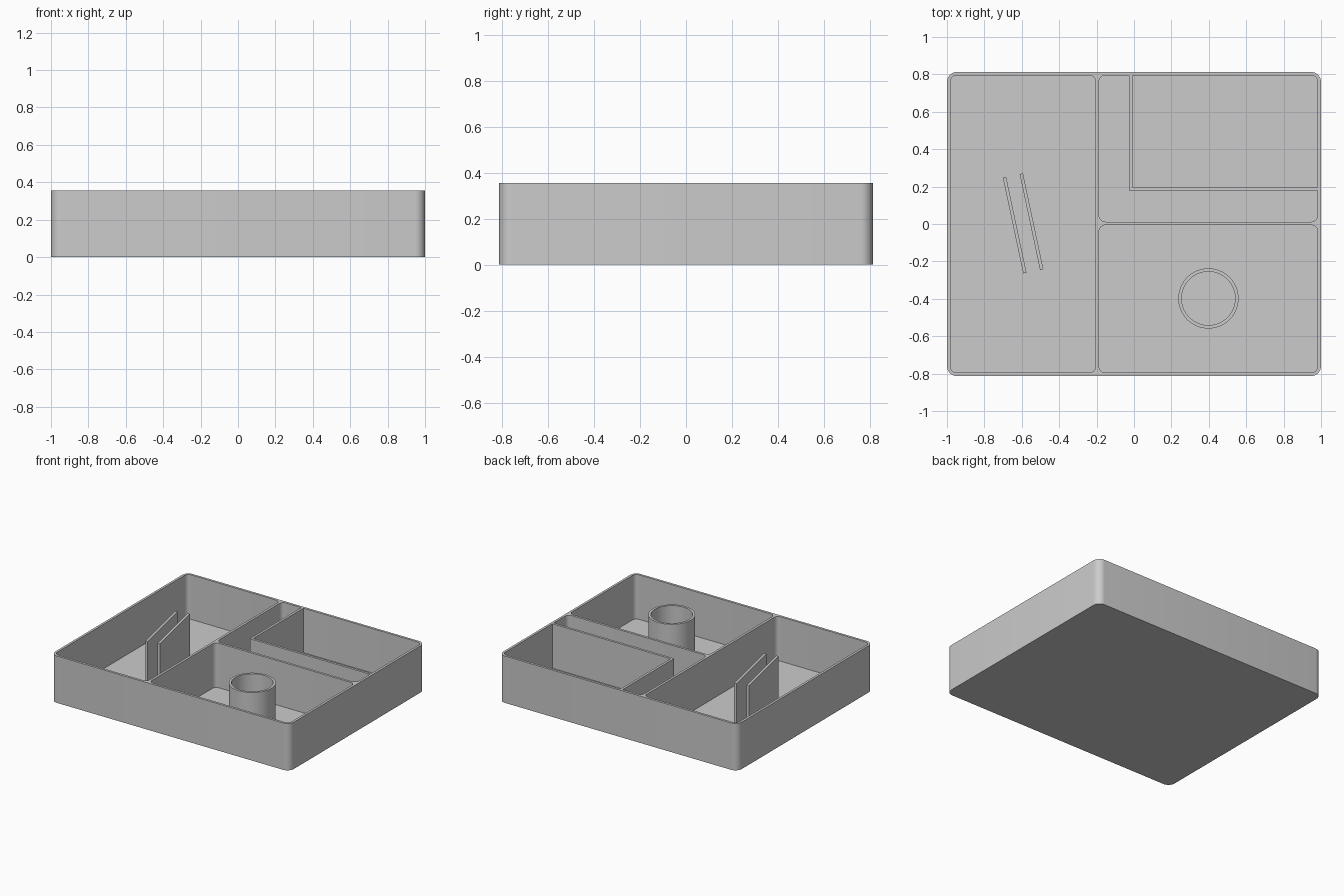
import bpy, bmesh
from math import sin, cos, pi, radians
from mathutils import Vector, Matrix

default = bpy.data.objects.get("Cube")
if default:
    bpy.data.objects.remove(default, do_unlink=True)

HX, HY, TOP = 1.0, 0.813, 0.355      # outer half sizes and height
WALL = 0.018                         # wall and floor thickness
IX, IY = HX - WALL, HY - WALL        # inner half sizes

grey = bpy.data.materials.new("plain grey")
grey.use_nodes = True
colour = (0.6, 0.6, 0.6, 1)
grey.diffuse_color = colour
grey.node_tree.nodes["Principled BSDF"].inputs["Base Color"].default_value = colour


def rounded_rect(x0, x1, y0, y1, r, steps=8):
    """Outline of a rectangle with round corners, counter-clockwise."""
    centres = [(x1 - r, y1 - r), (x0 + r, y1 - r), (x0 + r, y0 + r), (x1 - r, y0 + r)]
    points = []
    for quarter, (cx, cy) in enumerate(centres):
        for i in range(steps + 1):
            a = (quarter + i / steps) * pi / 2
            points.append((cx + r * cos(a), cy + r * sin(a)))
    return points


def finish(name, bm):
    bmesh.ops.recalc_face_normals(bm, faces=bm.faces)
    mesh = bpy.data.meshes.new(name)
    bm.to_mesh(mesh)
    bm.free()
    mesh.materials.append(grey)
    obj = bpy.data.objects.new(name, mesh)
    bpy.context.collection.objects.link(obj)
    return obj


def prism(name, outline, z0, z1):
    """Closed outline extruded upwards."""
    bm = bmesh.new()
    face = bm.faces.new([bm.verts.new((x, y, z0)) for x, y in outline])
    grown = bmesh.ops.extrude_face_region(bm, geom=[face])
    verts = [v for v in grown["geom"] if isinstance(v, bmesh.types.BMVert)]
    bmesh.ops.translate(bm, verts=verts, vec=(0, 0, z1 - z0))
    return finish(name, bm)


def smooth(obj):
    bpy.ops.object.select_all(action="DESELECT")
    obj.select_set(True)
    bpy.context.view_layer.objects.active = obj
    bpy.ops.object.shade_smooth_by_angle(angle=radians(30))


# Tray: a rounded block with three rounded pockets cut into it
tray = prism("tray", rounded_rect(-HX, HX, -HY, HY, 0.054), 0, TOP)
pockets = [(-IX, -0.205, -IY, IY),
           (-0.187, IX, 0.012, IY),
           (-0.187, IX, -IY, -0.006)]
for x0, x1, y0, y1 in pockets:
    cutter = prism("pocket_cutter", rounded_rect(x0, x1, y0, y1, 0.034), WALL, TOP + 0.1)
    cutter.hide_render = True
    cut = tray.modifiers.new("pocket", "BOOLEAN")
    cut.operation, cut.solver, cut.object = "DIFFERENCE", "EXACT", cutter
    bpy.context.view_layer.objects.active = tray
    bpy.ops.object.modifier_apply(modifier=cut.name)
    bpy.data.objects.remove(cutter, do_unlink=True)
smooth(tray)

# L-shaped divider in the back compartment
lx, ly = -0.026, 0.178
prism("corner_divider", [(lx, ly), (IX, ly), (IX, ly + WALL), (lx + WALL, ly + WALL),
                         (lx + WALL, IY), (lx, IY)], WALL, TOP)

# Pair of slanted upright plates in the long compartment
for side, centre in (("left", (-0.548, 0.013)), ("right", (-0.638, -0.006))):
    turn = Matrix.Rotation(radians(12), 2)
    corners = [(-1, -1), (1, -1), (1, 1), (-1, 1)]
    outline = [turn @ Vector((sx * WALL / 2, sy * 0.262)) + Vector(centre) for sx, sy in corners]
    prism(side + "_slot_plate", outline, WALL, TOP)

# Open round holder in the front compartment
bm = bmesh.new()
section = [(0.161, WALL), (0.161, TOP), (0.143, TOP), (0.143, WALL)]
verts = [bm.verts.new((0.398 + r, -0.398, z)) for r, z in section]
edges = [bm.edges.new((verts[i], verts[(i + 1) % 4])) for i in range(4)]
bmesh.ops.spin(bm, geom=verts + edges, cent=(0.398, -0.398, 0), axis=(0, 0, 1),
               angle=2 * pi, steps=64, use_merge=True)
bmesh.ops.remove_doubles(bm, verts=bm.verts, dist=0.0001)
smooth(finish("round_holder", bm))
